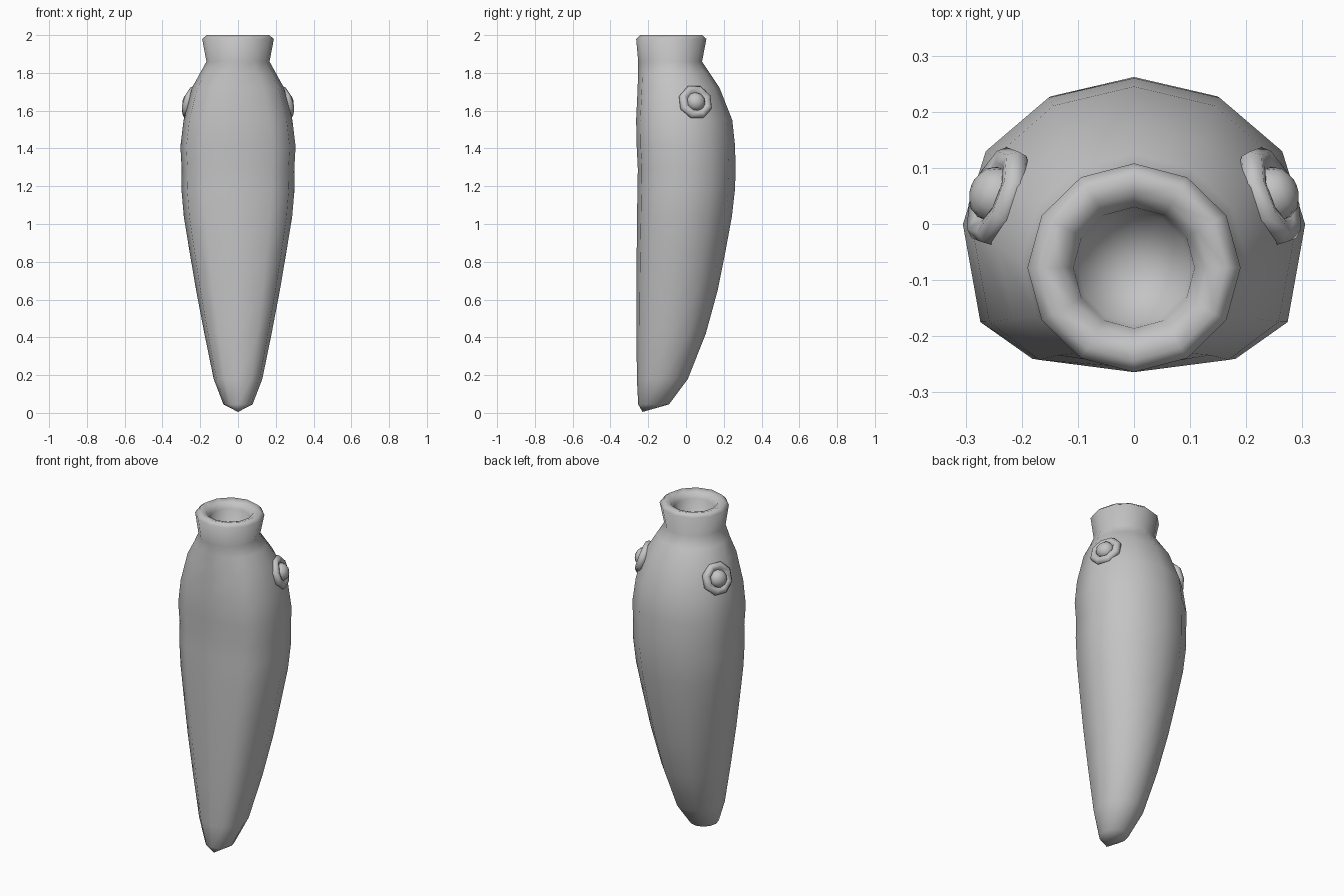
import bpy, bmesh, math
from mathutils import Matrix, Vector

if "Cube" in bpy.data.objects:
    bpy.data.objects.remove(bpy.data.objects["Cube"])

grey = bpy.data.materials.new("plain grey")
grey.diffuse_color = (0.55, 0.55, 0.55, 1)
grey.use_nodes = True
grey.node_tree.nodes["Principled BSDF"].inputs["Base Color"].default_value = grey.diffuse_color


def finish(name, bm):
    bmesh.ops.recalc_face_normals(bm, faces=bm.faces)
    mesh = bpy.data.meshes.new(name)
    bm.to_mesh(mesh)
    bm.free()
    mesh.materials.append(grey)
    for p in mesh.polygons:
        p.use_smooth = True
    ob = bpy.data.objects.new(name, mesh)
    bpy.context.collection.objects.link(ob)
    return ob


def loft(rings, start, end):
    """Skin a list of point rings, closed by a point at both ends."""
    bm = bmesh.new()
    loops = [[bm.verts.new(p) for p in r] for r in rings]
    n = len(loops[0])
    for a, b in zip(loops, loops[1:]):
        for i in range(n):
            j = (i + 1) % n
            bm.faces.new((a[i], a[j], b[j], b[i]))
    for tip, loop in ((start, loops[0]), (end, loops[-1])):
        if tip is not None:
            v = bm.verts.new(tip)
            for i in range(n):
                bm.faces.new((loop[i], loop[(i + 1) % n], v))
    return bm


# Twelve-sided cross-section; 'flat' squares off the front half
def section(z, half_width, front, back, flat):
    mid, half = (front + back) / 2, (back - front) / 2
    ring = []
    for i in range(12):
        a = math.tau * i / 12
        c, s = math.cos(a), math.sin(a)
        if s < -0.01:
            p = 1 - 0.42 * flat
            c = math.copysign(abs(c) ** (1 - 0.25 * flat), c) if abs(c) > 0.01 else 0
            s = -abs(s) ** p
        ring.append((half_width * c, mid + half * s, z))
    return ring


# Body, neck, rim and mouth cavity: z, half width, front y, back y, flatness
profile = [
    (0.045, 0.077, -0.253, -0.09, 0.2),
    (0.18, 0.129, -0.26, 0.01, 0.6),
    (0.42, 0.178, -0.262, 0.105, 0.9),
    (0.65, 0.222, -0.262, 0.168, 1),
    (0.85, 0.256, -0.261, 0.208, 1),
    (1.04, 0.287, -0.259, 0.243, 1),
    (1.19, 0.300, -0.257, 0.260, 1),
    (1.29, 0.298, -0.255, 0.262, 1),
    (1.41, 0.305, -0.261, 0.260, 1),
    (1.55, 0.288, -0.264, 0.245, 0.9),
    (1.72, 0.244, -0.256, 0.178, 0.6),
    (1.80, 0.200, -0.254, 0.125, 0.2),
    (1.86, 0.167, -0.253, 0.085, 0),
    (1.98, 0.190, -0.264, 0.108, 0),
    (2.00, 0.165, -0.243, 0.087, 0),
    (1.99, 0.130, -0.208, 0.052, 0),
    (1.96, 0.108, -0.186, 0.030, 0),
    (1.87, 0.100, -0.178, 0.022, 0),
]
finish("body", loft([section(*row) for row in profile], (0, -0.23, 0.005), (0, -0.078, 1.82)))

# Side studs: dished octagonal collar and domed button
collar = [(0.070, -0.03), (0.092, -0.012), (0.094, 0.006), (0.080, 0.022), (0.058, 0.018), (0.045, 0.004)]
button = [(0.051, -0.01), (0.050, 0.016), (0.040, 0.035), (0.022, 0.046)]


def lathe(points, sides, top):
    rings = [[(r * math.cos(math.tau * (i + 0.5) / sides), r * math.sin(math.tau * (i + 0.5) / sides), h)
              for i in range(sides)] for r, h in points]
    return loft(rings, (0, 0, points[0][1]), (0, 0, top))


for side, label in ((1, "right"), (-1, "left")):
    normal = Vector((0.88 * side, 0.34, 0.30))
    place = Matrix.Translation((0.243 * side, 0.05, 1.645)) @ normal.to_track_quat('Z', 'Y').to_matrix().to_4x4()
    for name, points, sides, top in (("stud_collar", collar, 8, 0.004), ("stud_button", button, 10, 0.050)):
        bm = lathe(points, sides, top)
        bm.transform(place)
        finish(name + "_" + label, bm)
